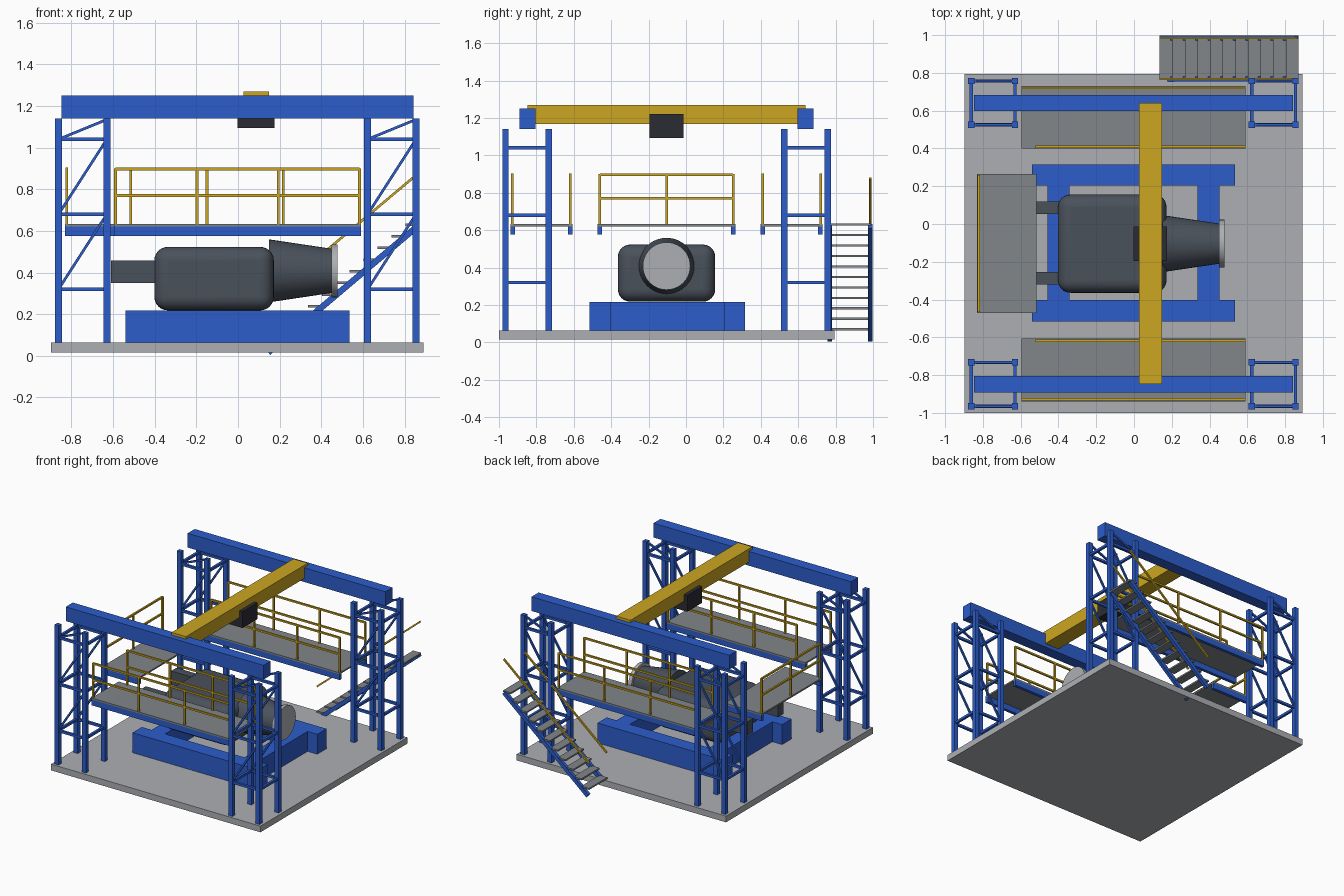
import bpy, bmesh, math
from mathutils import Vector, Matrix

cube = bpy.data.objects.get("Cube")
if cube:
    bpy.data.objects.remove(cube, do_unlink=True)


def material(name, rgb):
    m = bpy.data.materials.new(name)
    m.use_nodes = True
    col = (*rgb, 1)
    m.diffuse_color = col
    m.node_tree.nodes["Principled BSDF"].inputs["Base Color"].default_value = col
    return m


BLUE = material("blue paint", (0.026, 0.11, 0.60))
YELLOW = material("yellow paint", (0.60, 0.38, 0.016))
CONCRETE = material("light grey", (0.42, 0.43, 0.45))
GRATING = material("deck grey", (0.22, 0.24, 0.25))
DARK = material("dark grey casing", (0.068, 0.083, 0.105))
BLACK = material("charcoal", (0.024, 0.024, 0.034))


def finish(bm, name, mat):
    mesh = bpy.data.meshes.new(name)
    bm.to_mesh(mesh)
    bm.free()
    mesh.materials.append(mat)
    ob = bpy.data.objects.new(name, mesh)
    bpy.context.collection.objects.link(ob)
    return ob


def add_box(bm, x, y, z):
    """Box from (min, max) pairs."""
    size = [b - a for a, b in (x, y, z)]
    mid = [(a + b) / 2 for a, b in (x, y, z)]
    bmesh.ops.create_cube(bm, size=1, matrix=Matrix.Translation(mid) @ Matrix.Diagonal((*size, 1)))


def add_bar(bm, p, q, width, depth=None):
    """Square or rectangular bar between two points; depth lies upright."""
    p, q = Vector(p), Vector(q)
    d = (q - p).normalized()
    up = Vector((0, 0, 1)) if abs(d.z) < 0.99 else Vector((0, 1, 0))
    side = up.cross(d).normalized()
    rot = Matrix((d, side, d.cross(side))).transposed().to_4x4()
    size = Matrix.Diagonal(((q - p).length, width, depth or width, 1))
    bmesh.ops.create_cube(bm, size=1, matrix=Matrix.Translation((p + q) / 2) @ rot @ size)


def box(name, mat, *xyz):
    bm = bmesh.new()
    add_box(bm, *xyz)
    return finish(bm, name, mat)


def smooth(ob, angle=35):
    bpy.ops.object.select_all(action="DESELECT")
    ob.select_set(True)
    bpy.context.view_layer.objects.active = ob
    bpy.ops.object.shade_smooth_by_angle(angle=math.radians(angle))


CY = -0.104          # centre line of the rig
FLOOR = 0.063

# Floor slab
box("floor_slab", CONCRETE, (-0.898, 0.892), (-1.0, 0.794), (0.015, FLOOR))

# Lattice towers
def tower(name, cx, cy, half=0.116):
    bm = bmesh.new()
    levels = (0.32, 0.68, 1.04)
    for sx in (-1, 1):
        for sy in (-1, 1):
            x, y = cx + sx * half, cy + sy * half
            add_bar(bm, (x, y, 0.02), (x, y, 1.14), 0.034)
    for s in (-half, half):
        for z in levels:
            add_bar(bm, (cx - half, cy + s, z), (cx + half, cy + s, z), 0.018)
            add_bar(bm, (cx + s, cy - half, z), (cx + s, cy + half, z), 0.018)
        for z0, z1 in zip(levels, levels[1:] + (1.135,)):
            add_bar(bm, (cx - half, cy + s, z0), (cx + half, cy + s, z1), 0.013)
    finish(bm, name, BLUE)


for side, cx in (("right", -0.746), ("left", 0.739)):
    for end, cy in (("front", CY - 0.745), ("back", CY + 0.745)):
        tower(f"{end}_{side}_tower", cx, cy)

# Overhead crane: runway beams, bridge, trolley
for end, cy in (("front", CY - 0.744), ("back", CY + 0.744)):
    box(f"{end}_runway_beam", BLUE, (-0.848, 0.842), (cy - 0.043, cy + 0.043), (1.14, 1.25))
box("crane_bridge", YELLOW, (0.026, 0.149), (CY - 0.744, CY + 0.744), (1.168, 1.27))
box("crane_trolley", BLACK, (-0.002, 0.176), (CY - 0.091, CY + 0.091), (1.094, 1.22))

# Walkways: deck with two edge beams along x
def walkway(name, x, y):
    box(name + "_deck", GRATING, x, y, (0.62, 0.632))
    bm = bmesh.new()
    for y0 in (y[0], y[1] - 0.024):
        add_box(bm, x, (y0, y0 + 0.024), (0.576, 0.62))
    finish(bm, name + "_edge_beams", BLUE)


def railing(name, p, q, posts):
    """Guard rail with top rail, mid rail and evenly spaced posts."""
    bm = bmesh.new()
    p, q = Vector(p), Vector(q)
    for i in range(posts):
        foot = p.lerp(q, i / (posts - 1))
        add_bar(bm, (*foot, 0.63), (*foot, 0.9), 0.013)
    for z in (0.77, 0.897):
        add_bar(bm, (*p, z), (*q, z), 0.013)
    finish(bm, name, YELLOW)


for end, s in (("front", -1), ("back", 1)):
    outer, inner = CY + s * 0.835, CY + s * 0.503
    walkway(f"{end}_walkway", (-0.595, 0.59), tuple(sorted((outer, inner))))
    yo, yi = outer - s * 0.011, inner + s * 0.011
    railing(f"{end}_outer_railing", (-0.588, yo), (0.584, yo), 4)
    railing(f"{end}_inner_railing", (-0.515, yi), (0.584, yi), 4)

walkway("side_platform", (-0.832, -0.517), (CY - 0.368, CY + 0.368))
railing("side_railing", (-0.822, CY - 0.356), (-0.822, CY + 0.356), 3)

# Machine skid
bm = bmesh.new()
for y in ((-0.517, -0.402), (0.204, 0.316)):
    add_box(bm, (-0.54, 0.535), y, (FLOOR, 0.217))
for x in ((-0.457, -0.342), (0.336, 0.452)):
    add_box(bm, x, (-0.402, 0.204), (FLOOR, 0.217))
finish(bm, "machine_skid", BLUE)

# Machine casing with rounded edges
casing = box("machine_casing", DARK, (-0.402, 0.172), (CY - 0.26, CY + 0.26), (0.218, 0.523))
bevel = casing.modifiers.new("round", "BEVEL")
bevel.width = 0.065
bevel.segments = 6
smooth(casing, 40)

# Side ducts
for side, y in (("back", 0.087), ("front", -0.287)):
    box(f"{side}_duct", DARK, (-0.61, -0.38), (y - 0.033, y + 0.033), (0.35, 0.457))

# Outlet cone and end flange
def cone(name, mat, x0, x1, r0, r1):
    bm = bmesh.new()
    mat4 = Matrix.Translation(((x0 + x1) / 2, CY, 0.408)) @ Matrix.Rotation(math.pi / 2, 4, "Y")
    bmesh.ops.create_cone(bm, cap_ends=True, segments=40, radius1=r0, radius2=r1,
                          depth=x1 - x0, matrix=mat4)
    smooth(finish(bm, name, mat))


cone("outlet_cone", DARK, 0.15, 0.452, 0.151, 0.106)
cone("outlet_flange", CONCRETE, 0.45, 0.478, 0.127, 0.127)

# Stair: treads, stringers, handrails
RUN, RISE = 0.0669, 0.056
bm = bmesh.new()
for i in range(11):
    x, z = 0.135 + i * RUN, 0.07 + i * RISE
    add_box(bm, (x, x + RUN), (0.768, 0.99), (z - 0.006, z + 0.006))
finish(bm, "stair_treads", GRATING)

stringers, rails = bmesh.new(), bmesh.new()
for y in (0.768, 0.985):
    add_bar(stringers, (0.145, y, 0.016), (0.862, y, 0.622), 0.025, 0.03)
    add_bar(rails, (0.139, y, 0.266), (0.868, y, 0.878), 0.012)
finish(stringers, "stair_stringers", BLUE)
finish(rails, "stair_handrails", YELLOW)
